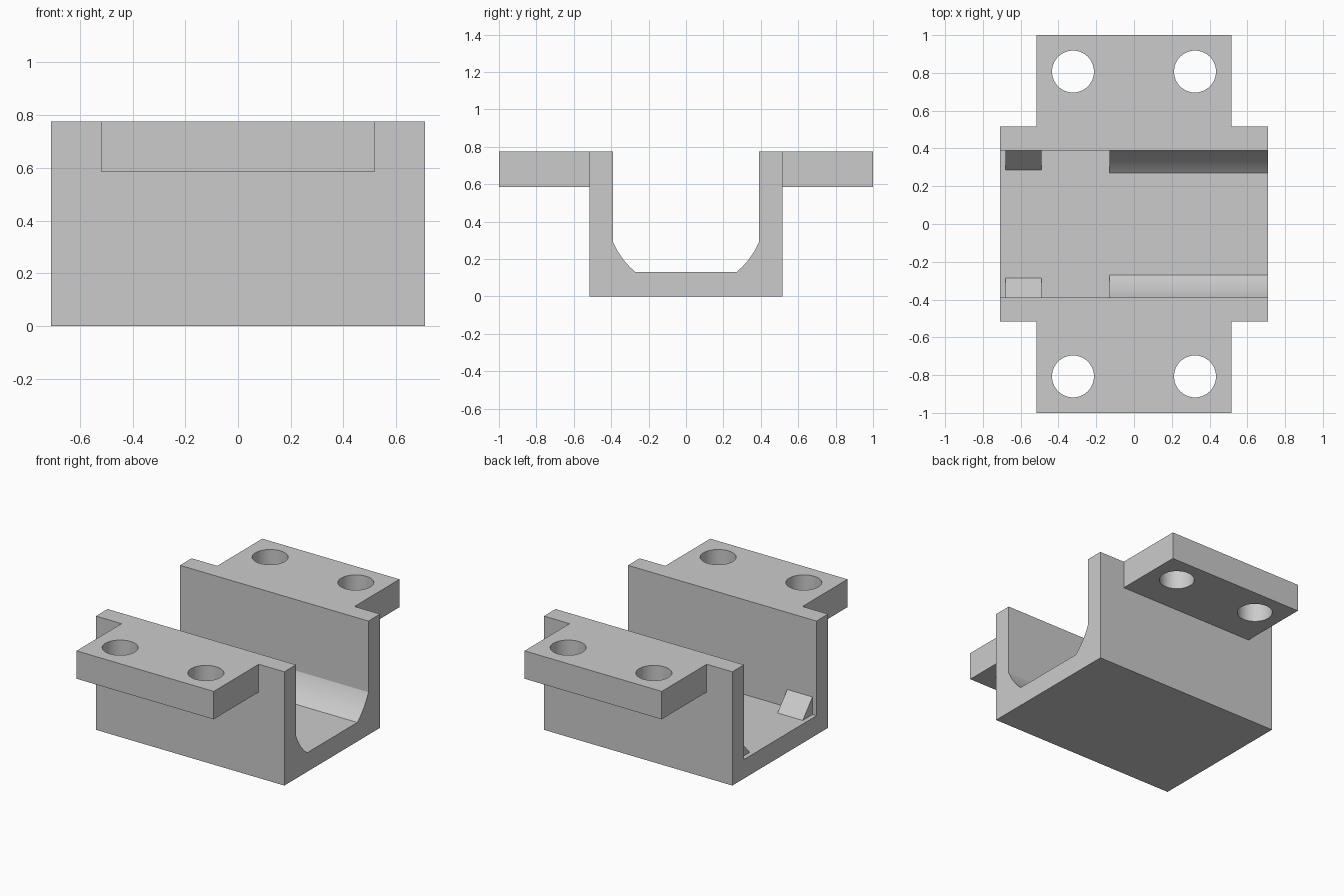
import bpy, bmesh, math

cube = bpy.data.objects.get("Cube")
if cube:
    bpy.data.objects.remove(cube, do_unlink=True)

HALF_LEN = 0.71              # channel half length along x
OUTER, INNER = 0.515, 0.39   # channel wall faces in y
FLOOR, TOP = 0.13, 0.775     # channel floor and rim heights
FLANGE_LOW, FLANGE_HALF = 0.585, 0.517

grey = bpy.data.materials.new("plain_grey")
grey.use_nodes = True
colour = (0.6, 0.6, 0.6, 1)
grey.diffuse_color = colour
grey.node_tree.nodes["Principled BSDF"].inputs["Base Color"].default_value = colour


def extrude_x(name, profile, x0, x1):
    """Extrude a closed (y, z) profile from x0 to x1."""
    bm = bmesh.new()
    face = bm.faces.new([bm.verts.new((x0, y, z)) for y, z in profile])
    new = bmesh.ops.extrude_face_region(bm, geom=[face])["geom"]
    verts = [v for v in new if isinstance(v, bmesh.types.BMVert)]
    bmesh.ops.translate(bm, verts=verts, vec=(x1 - x0, 0, 0))
    bmesh.ops.recalc_face_normals(bm, faces=bm.faces)
    mesh = bpy.data.meshes.new(name)
    bm.to_mesh(mesh)
    bm.free()
    obj = bpy.data.objects.new(name, mesh)
    bpy.context.collection.objects.link(obj)
    mesh.materials.append(grey)
    return obj


def select_only(obj):
    bpy.ops.object.select_all(action='DESELECT')
    obj.select_set(True)
    bpy.context.view_layer.objects.active = obj


def smooth(obj):
    select_only(obj)
    bpy.ops.object.shade_smooth_by_angle(angle=math.radians(30))


def drill(obj, x, y, radius):
    """Cut a vertical round hole through a part."""
    bpy.ops.mesh.primitive_cylinder_add(vertices=64, radius=radius, depth=1,
                                        location=(x, y, FLANGE_LOW))
    cutter = bpy.context.object
    cutter.hide_render = True
    cutter.data.materials.append(grey)
    select_only(obj)
    mod = obj.modifiers.new("hole", 'BOOLEAN')
    mod.operation, mod.solver, mod.object = 'DIFFERENCE', 'EXACT', cutter
    bpy.ops.object.modifier_apply(modifier=mod.name)
    bpy.data.objects.remove(cutter, do_unlink=True)


# U-shaped channel
half = [(OUTER, 0), (OUTER, TOP), (INNER, TOP), (INNER, FLOOR)]
extrude_x("channel", half + [(-y, z) for y, z in reversed(half)],
          -HALF_LEN, HALF_LEN)

# Arc of the round cradle, from the wall down to the floor
RADIUS, CENTRE_Z = 0.424, 0.457
start = -math.acos(INNER / RADIUS)
end = -math.asin((CENTRE_Z - FLOOR) / RADIUS)
angles = [start + (end - start) * i / 16 for i in range(17)]
arc = [(RADIUS * math.cos(a), CENTRE_Z + RADIUS * math.sin(a)) for a in angles]
arc[0] = (INNER, arc[0][1])

for side, s in (("front", -1), ("back", 1)):
    # Mounting flange with two bolt holes
    flange = extrude_x(side + "_flange",
                       [(s * y, z) for y, z in ((OUTER, FLANGE_LOW), (1, FLANGE_LOW),
                                                (1, TOP), (OUTER, TOP))],
                       -FLANGE_HALF, FLANGE_HALF)
    for x in (-0.323, 0.323):
        drill(flange, x, s * 0.807, 0.111)
    smooth(flange)

    # Curved cradle along the inner corner
    cradle = extrude_x(side + "_cradle",
                       [(s * y, z) for y, z in arc + [(INNER, FLOOR)]],
                       -0.13, HALF_LEN)
    smooth(cradle)

    # Small sloped stop near the other end
    extrude_x(side + "_stop_wedge",
              [(s * y, z) for y, z in ((0.285, FLOOR), (INNER, FLOOR), (INNER, 0.25))],
              -0.68, -0.49)
